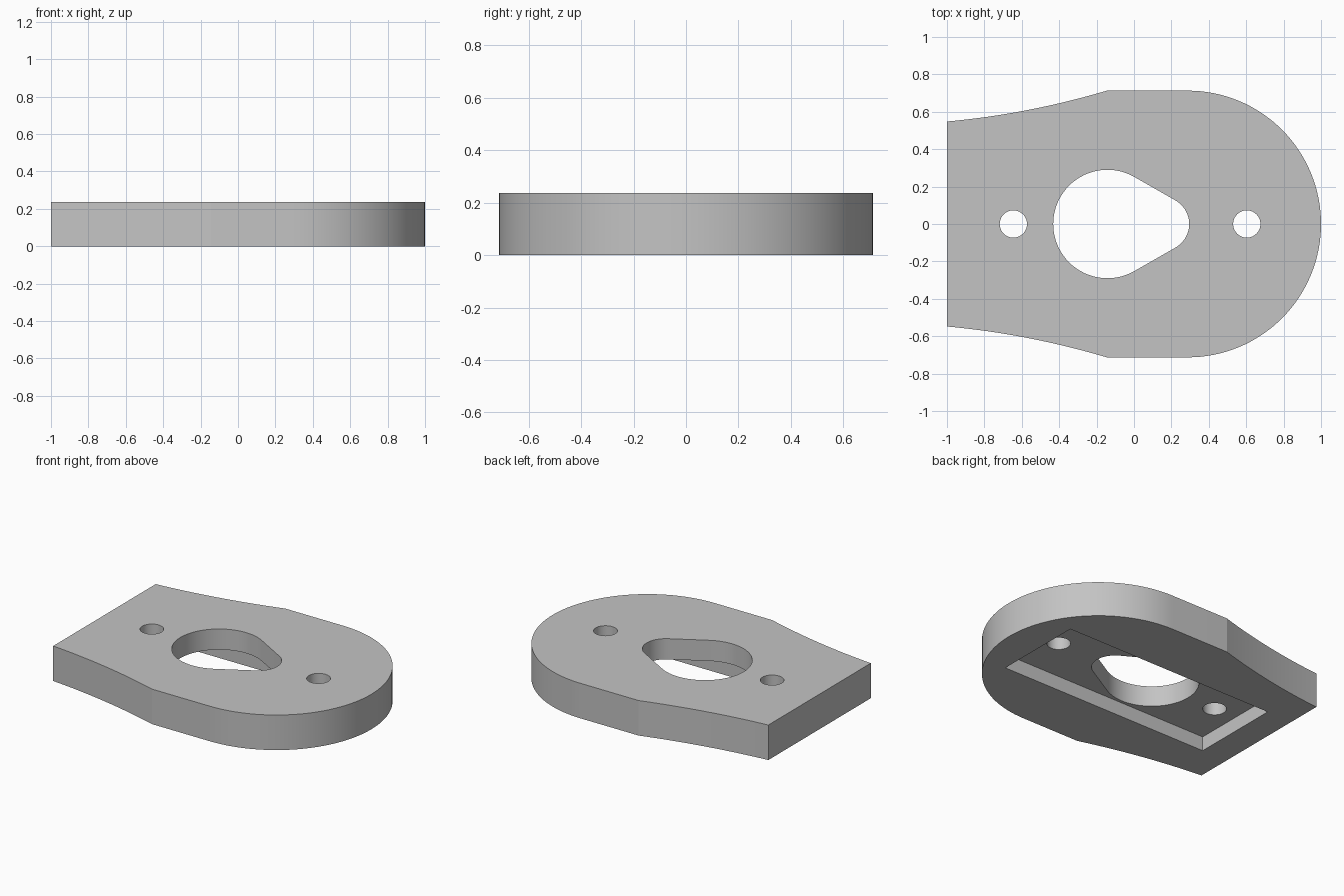
import bpy
import bmesh
from math import acos, cos, pi, radians, sin

cube = bpy.data.objects.get("Cube")
if cube:
    bpy.data.objects.remove(cube, do_unlink=True)

HEIGHT = 0.237
POCKET_DEPTH = 0.097
HALF_WIDTH = 0.713

grey = bpy.data.materials.new("plain grey")
grey.use_nodes = True
grey.diffuse_color = (0.55, 0.55, 0.55, 1)
grey.node_tree.nodes["Principled BSDF"].inputs["Base Color"].default_value = grey.diffuse_color


def arc(cx, radius, start, end, steps):
    """Points on an arc centred on the x axis."""
    angles = [start + (end - start) * i / steps for i in range(steps + 1)]
    return [(cx + radius * cos(a), radius * sin(a)) for a in angles]


def prism(name, points, bottom, top):
    """Extrude a flat outline into a closed solid."""
    bm = bmesh.new()
    face = bm.faces.new([bm.verts.new((x, y, bottom)) for x, y in points])
    result = bmesh.ops.extrude_face_region(bm, geom=[face])
    verts = [v for v in result["geom"] if isinstance(v, bmesh.types.BMVert)]
    bmesh.ops.translate(bm, verts=verts, vec=(0, 0, top - bottom))
    bmesh.ops.recalc_face_normals(bm, faces=bm.faces)
    mesh = bpy.data.meshes.new(name)
    bm.to_mesh(mesh)
    bm.free()
    mesh.materials.append(grey)
    obj = bpy.data.objects.new(name, mesh)
    bpy.context.collection.objects.link(obj)
    return obj


# Plate outline: round end, straight flanks, gently hollowed taper to the flat end
taper = []
for i in range(1, 17):
    t = i / 16
    sag = 0.022 * 4 * t * (1 - t)
    taper.append((-0.145 - 0.855 * t, HALF_WIDTH + (0.548 - HALF_WIDTH) * t - sag))
upper = [(-0.145, HALF_WIDTH)] + taper
lower = [(x, -y) for x, y in reversed(upper)]
round_end = arc(1 - HALF_WIDTH, HALF_WIDTH, -pi / 2, pi / 2, 64)
plate = prism("base_plate", round_end + upper + lower, 0, HEIGHT)

# Teardrop opening: a large and a small arc joined by tangent lines
big, small, big_x, small_x = 0.29, 0.145, -0.142, 0.15
tangent = acos((big - small) / (small_x - big_x))
teardrop = (arc(small_x, small, -tangent, tangent, 24)
            + arc(big_x, big, tangent, 2 * pi - tangent, 48))

# Cutters: opening, two screw holes and the rectangular pocket underneath
cutters = [prism("opening_cutter", teardrop, -0.1, HEIGHT + 0.1)]
for x in (-0.645, 0.603):
    cutters.append(prism("screw_hole_cutter", arc(x, 0.073, 0, 2 * pi, 40)[:-1],
                         -0.1, HEIGHT + 0.1))
pocket = [(-0.81, -0.31), (0.77, -0.31), (0.77, 0.31), (-0.81, 0.31)]
cutters.append(prism("pocket_cutter", pocket, -0.1, POCKET_DEPTH))

bpy.ops.object.select_all(action='DESELECT')
plate.select_set(True)
bpy.context.view_layer.objects.active = plate
for cutter in cutters:
    cutter.hide_render = True
    cut = plate.modifiers.new(cutter.name, 'BOOLEAN')
    cut.operation = 'DIFFERENCE'
    cut.solver = 'EXACT'
    cut.object = cutter
    bpy.ops.object.modifier_apply(modifier=cut.name)
    bpy.data.objects.remove(cutter, do_unlink=True)

# Smooth curved walls, crisp rims and corners
bpy.ops.object.shade_smooth_by_angle(angle=radians(12))
